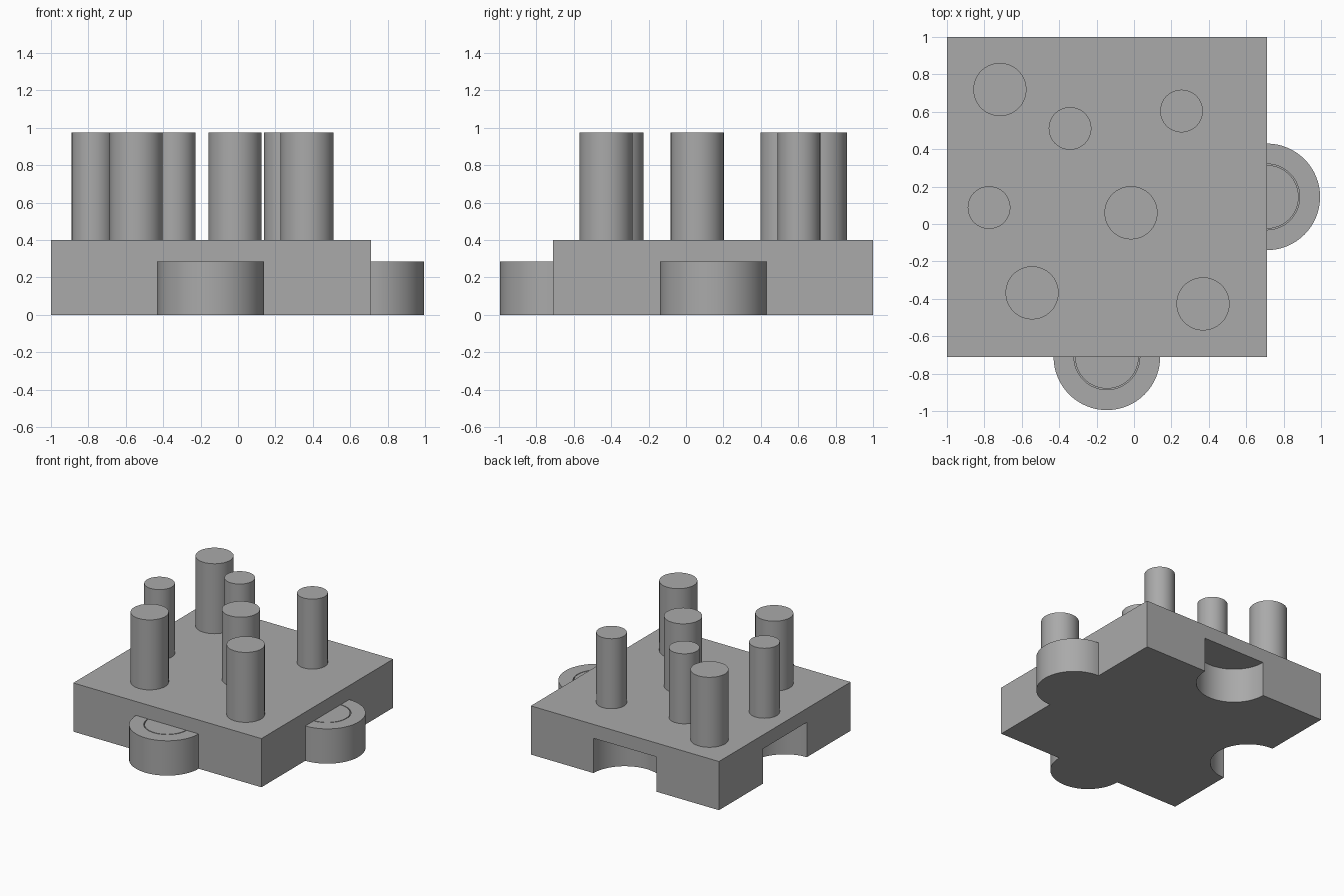
import bpy, bmesh, math
from mathutils import Matrix, Vector

if "Cube" in bpy.data.objects:
    bpy.data.objects.remove(bpy.data.objects["Cube"], do_unlink=True)

grey = bpy.data.materials.new("plain grey")
grey.use_nodes = True
colour = (0.4, 0.4, 0.4, 1)
grey.diffuse_color = colour
grey.node_tree.nodes["Principled BSDF"].inputs["Base Color"].default_value = colour

MID = 0.145        # tile centre is (-MID, MID)
SIDE = 1.71
EDGE = SIDE / 2 - MID
TAB_R, TAB_H = 0.285, 0.286
SLAB_H, PEG_TOP = 0.4, 0.975


def finish(name, bm):
    bmesh.ops.recalc_face_normals(bm, faces=bm.faces)
    mesh = bpy.data.meshes.new(name)
    bm.to_mesh(mesh)
    bm.free()
    mesh.materials.append(grey)
    obj = bpy.data.objects.new(name, mesh)
    bpy.context.collection.objects.link(obj)
    return obj


def smooth(obj):
    bpy.ops.object.select_all(action="DESELECT")
    obj.select_set(True)
    bpy.context.view_layer.objects.active = obj
    bpy.ops.object.shade_smooth_by_angle(angle=math.radians(30))


def cylinder(name, x, y, r, z0, z1):
    bm = bmesh.new()
    bmesh.ops.create_cone(bm, cap_ends=True, segments=64, radius1=r, radius2=r,
                          depth=z1 - z0,
                          matrix=Matrix.Translation((x, y, (z0 + z1) / 2)))
    return finish(name, bm)


# Square slab
bm = bmesh.new()
bmesh.ops.create_cube(bm, size=1, matrix=Matrix.Translation((-MID, MID, SLAB_H / 2))
                      @ Matrix.Diagonal((SIDE, SIDE, SLAB_H, 1)))
slab = finish("slab", bm)

# Round sockets open to the underside at the back and right edges
for name, x, y in (("back_socket_cutter", -MID, 1), ("right_socket_cutter", -1, MID)):
    cutter = cylinder(name, x, y, TAB_R, -0.1, TAB_H)
    cutter.hide_render = True
    cutter.hide_set(True)
    cut = slab.modifiers.new(name, "BOOLEAN")
    cut.operation = "DIFFERENCE"
    cut.solver = "EXACT"
    cut.object = cutter
bpy.context.view_layer.objects.active = slab
for mod in list(slab.modifiers):
    bpy.ops.object.modifier_apply(modifier=mod.name)
smooth(slab)


# Half-round tabs with a fine circular groove in the top
def tab(name, x, y, start):
    profile = ((0, 0), (TAB_R, 0), (TAB_R, TAB_H), (0.176, TAB_H),
               (0.176, 0.18), (0.17, 0.18), (0.17, TAB_H), (0, TAB_H))
    bm = bmesh.new()
    turn = Matrix.Rotation(start, 3, "Z")
    verts = [bm.verts.new(turn @ Vector((r, 0, z))) for r, z in profile]
    edges = [bm.edges.new(pair) for pair in zip(verts, verts[1:])]
    bmesh.ops.spin(bm, geom=verts + edges, axis=(0, 0, 1), cent=(0, 0, 0),
                   angle=math.pi, steps=32)
    bmesh.ops.remove_doubles(bm, verts=bm.verts, dist=1e-5)
    bmesh.ops.translate(bm, verts=bm.verts, vec=(x, y, 0))
    smooth(finish(name, bm))


tab("front_tab", -MID, -EDGE, math.pi)
tab("left_tab", EDGE, MID, -math.pi / 2)

# Upright pegs in two thicknesses
THICK, THIN = 0.142, 0.114
pegs = ((-0.717, 0.719, THICK), (-0.342, 0.511, THIN), (0.254, 0.604, THIN),
        (-0.775, 0.088, THIN), (-0.016, 0.06, THICK), (-0.545, -0.368, THICK),
        (0.369, -0.427, THICK))
for i, (x, y, r) in enumerate(pegs, 1):
    smooth(cylinder(f"peg_{i}", x, y, r, SLAB_H - 0.02, PEG_TOP))
